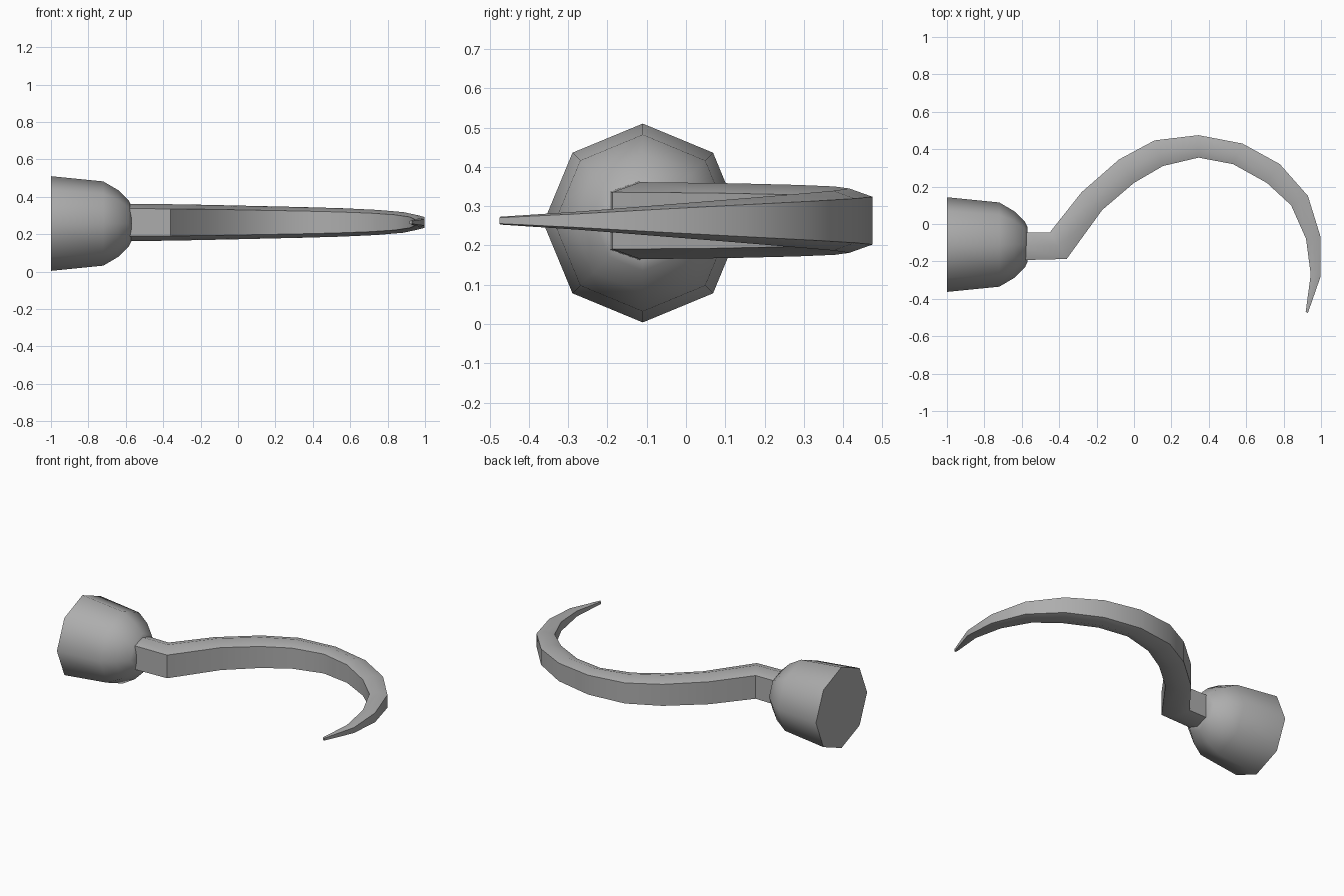
import bpy, bmesh, math

cube = bpy.data.objects.get("Cube")
if cube:
    bpy.data.objects.remove(cube, do_unlink=True)

# Single grey metal
metal = bpy.data.materials.new("grey metal")
metal.use_nodes = True
grey = (0.42, 0.42, 0.42, 1)
metal.diffuse_color = grey
metal.node_tree.nodes["Principled BSDF"].inputs["Base Color"].default_value = grey


def loft(name, rings, angle):
    """Skin a list of equal rings, close both ends and shade."""
    bm = bmesh.new()
    loops = [[bm.verts.new(p) for p in ring] for ring in rings]
    n = len(loops[0])
    for a, b in zip(loops, loops[1:]):
        for i in range(n):
            j = (i + 1) % n
            bm.faces.new((a[i], a[j], b[j], b[i]))
    bm.faces.new(loops[0])
    bm.faces.new(loops[-1])
    bmesh.ops.recalc_face_normals(bm, faces=bm.faces)
    mesh = bpy.data.meshes.new(name)
    bm.to_mesh(mesh)
    bm.free()
    mesh.materials.append(metal)
    obj = bpy.data.objects.new(name, mesh)
    bpy.context.collection.objects.link(obj)
    bpy.ops.object.select_all(action='DESELECT')
    obj.select_set(True)
    bpy.context.view_layer.objects.active = obj
    bpy.ops.object.shade_smooth_by_angle(angle=math.radians(angle))
    return obj


# Eight-sided cup: (x, radius) profile around the x axis
cup_profile = [(-1, 0.253), (-0.72, 0.225), (-0.64, 0.178), (-0.583, 0.122), (-0.57, 0.095)]
loft("wrist_cup", [[(x, -0.11 + r * math.cos(k * math.pi / 4),
                     0.257 + r * math.sin(k * math.pi / 4)) for k in range(8)]
                   for x, r in cup_profile], 60)

# Hook stations: outer x, y, inner x, y, half height at the ridge
stations = [
    (-0.60, -0.045, -0.60, -0.193, 0.1),
    (-0.45, -0.045, -0.36, -0.187, 0.098),
    (-0.28, 0.17, -0.17, 0.075, 0.095),
    (-0.08, 0.345, 0.0, 0.22, 0.091),
    (0.11, 0.447, 0.155, 0.31, 0.087),
    (0.345, 0.475, 0.345, 0.355, 0.082),
    (0.58, 0.43, 0.53, 0.32, 0.076),
    (0.78, 0.32, 0.71, 0.22, 0.067),
    (0.93, 0.15, 0.84, 0.1, 0.055),
    (0.998, -0.07, 0.92, -0.08, 0.039),
    (0.998, -0.28, 0.945, -0.27, 0.023),
    (0.93, -0.475, 0.918, -0.47, 0.01),
]


def hexagon(ox, oy, ix, iy, h):
    mx, my, s, z = (ox + ix) / 2, (oy + iy) / 2, h * 0.74, 0.263
    return [(ox, oy, z - s), (ox, oy, z + s), (mx, my, z + h),
            (ix, iy, z + s), (ix, iy, z - s), (mx, my, z - h)]


loft("hook", [hexagon(*s) for s in stations], 45)
